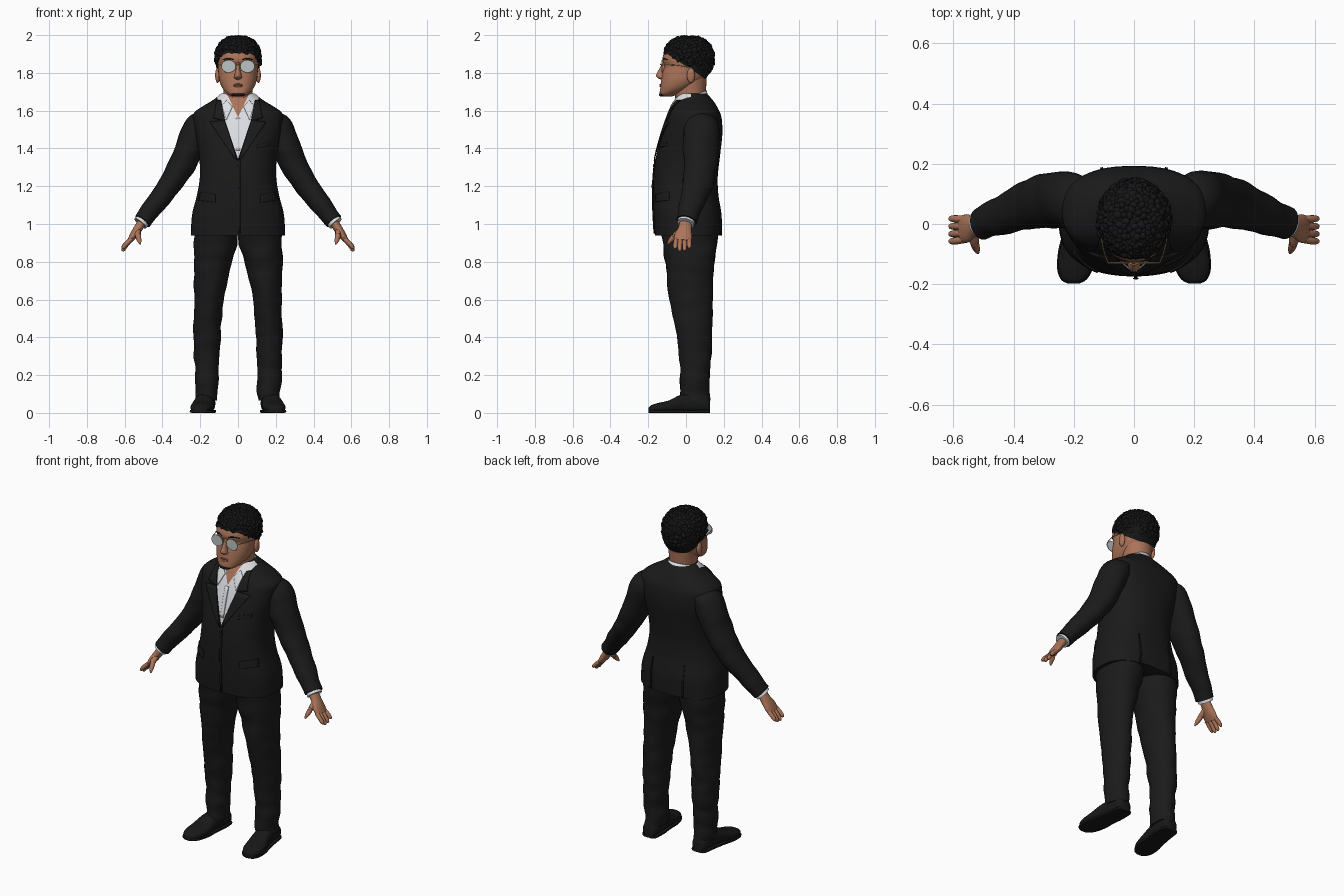
import bpy, bmesh, math, random
from mathutils import Vector, Matrix, noise

if "Cube" in bpy.data.objects:
    bpy.data.objects.remove(bpy.data.objects["Cube"])
random.seed(4)
made = []


def material(name, r, g, b):
    m = bpy.data.materials.new(name)
    m.use_nodes = True
    m.diffuse_color = (r, g, b, 1)
    bsdf = m.node_tree.nodes["Principled BSDF"]
    bsdf.inputs["Base Color"].default_value = (r, g, b, 1)
    bsdf.inputs["Roughness"].default_value = 0.7
    return m


SUIT = material("charcoal suit", .0105, .0105, .011)
SHOE = material("black leather", .009, .009, .009)
HAIR = material("black hair", .008, .008, .009)
SKIN = material("warm skin", .41, .175, .1)
LIPS = material("lips", .33, .12, .08)
SHIRT = material("white shirt", .72, .74, .78)
LENS = material("pale lens", .5, .55, .56)
GOLD = material("gold metal", .6, .4, .16)


def finish(name, bm, *mats):
    bmesh.ops.recalc_face_normals(bm, faces=bm.faces)
    me = bpy.data.meshes.new(name)
    bm.to_mesh(me)
    bm.free()
    ob = bpy.data.objects.new(name, me)
    bpy.context.collection.objects.link(ob)
    for m in mats:
        me.materials.append(m)
    made.append(ob)
    return ob


def smooth(rows, k=5):
    """Catmull-Rom resampling of rows of numbers."""
    out = []
    for i in range(len(rows) - 1):
        a, b, c, d = (rows[min(max(i + j, 0), len(rows) - 1)] for j in (-1, 0, 1, 2))
        for s in range(k):
            t = s / k
            out.append(tuple(q + .5 * t * (r - p + t * (2*p - 5*q + 4*r - w + t * (3*(q - r) + w - p)))
                             for p, q, r, w in zip(a, b, c, d)))
    return out + [rows[-1]]


def loft_mesh(rings, segs=32, amp=0):
    """Skin rings of (centre, u, v, exponent) into a closed body."""
    bm = bmesh.new()
    loops = []
    for c, u, v, n in rings:
        loop = []
        for i in range(segs):
            a = math.tau * i / segs
            ca, sa = (math.copysign(abs(t) ** (2 / n), t) for t in (math.cos(a), math.sin(a)))
            d = u * ca + v * sa
            p = c + d
            loop.append(bm.verts.new(p + d.normalized() * amp * noise.noise(Vector((p.x * 9, p.y * 9, p.z * 14)))))
        loops.append(loop)
    for a, b in zip(loops, loops[1:]):
        for i in range(segs):
            j = (i + 1) % segs
            bm.faces.new((a[i], a[j], b[j], b[i]))
    bm.faces.new(loops[0])
    bm.faces.new(loops[-1])
    return bm


def z_rings(rows):
    """Rows are z, centre x, half width, front y, back y, exponent."""
    return [(Vector((cx, (f + b) / 2, z)), Vector((rx, 0, 0)), Vector((0, (b - f) / 2, 0)), n)
            for z, cx, rx, f, b, n in rows]


def tube(name, pts, mat, segs=16, k=4, amp=0):
    """Points are x, y, z, in-plane radius, sideways radius."""
    pts = smooth(pts, k)
    rings = []
    for i, p in enumerate(pts):
        t = (Vector(pts[min(i + 1, len(pts) - 1)][:3]) - Vector(pts[max(i - 1, 0)][:3])).normalized()
        ref = Vector((1, 0, 0)) if abs(t.y) > .7 else Vector((0, 1, 0))
        v = (ref - t * ref.dot(t)).normalized()
        rings.append((Vector(p[:3]), t.cross(v) * p[3], v * p[4], 2))
    return finish(name, loft_mesh(rings, segs, amp), mat)


def ball(name, loc, size, mat):
    bm = bmesh.new()
    bmesh.ops.create_uvsphere(bm, u_segments=20, v_segments=12, radius=1,
                              matrix=Matrix.LocRotScale(Vector(loc), None, Vector(size)))
    return finish(name, bm, mat)


# Jacket body, with the shirt and open neck cut into its front
torso = smooth([(.94, 0, .25, -.165, .19, 2.5), (1.05, 0, .243, -.172, .188, 2.5),
                (1.15, 0, .218, -.174, .172, 2.4), (1.25, 0, .202, -.172, .168, 2.4),
                (1.36, 0, .206, -.158, .18, 2.4), (1.47, 0, .226, -.13, .192, 2.5),
                (1.55, 0, .238, -.105, .19, 2.5), (1.59, 0, .232, -.09, .18, 2.5),
                (1.625, 0, .184, -.075, .162, 2.4), (1.655, 0, .134, -.062, .142, 2.2),
                (1.69, 0, .09, -.042, .112, 2)])
bm = loft_mesh(z_rings(torso), 64)
openings = ((1, .34, 1.345), (2, .48, 1.565))
for _, slope, apex in openings:
    for s in (1, -1):
        bmesh.ops.bisect_plane(bm, geom=bm.verts[:] + bm.edges[:] + bm.faces[:],
                               plane_co=(0, 0, apex), plane_no=Vector((s, 0, -slope)).normalized())
for f in bm.faces:
    c = f.calc_center_median()
    for index, slope, apex in openings:
        if c.y < .03 and abs(c.x) < slope * (c.z - apex):
            f.material_index = index
finish("jacket_body", bm, SUIT, SHIRT, SKIN)


def surface(x, z, front=True):
    """Depth of the jacket surface at x, z."""
    for a, b in zip(torso, torso[1:]):
        if z <= b[0]:
            break
    t = min(max((z - a[0]) / (b[0] - a[0]), 0), 1)
    _, _, rx, f, k, n = (p + (q - p) * t for p, q in zip(a, b))
    h = (k - f) / 2 * max(0, 1 - abs(x / rx) ** n) ** (1 / n)
    return (f + k) / 2 + (-h if front else h)


def plate(name, corners, mat, lift=.003, front=True, sx=1, thick=.006):
    """Thin patch over four x, z corners, following the jacket surface."""
    a, b, c, d = (Vector(p) for p in corners)
    bm = bmesh.new()
    n = 8
    grid = []
    for i in range(n + 1):
        for j in range(n + 1):
            p = a.lerp(b, i / n).lerp(d.lerp(c, i / n), j / n)
            y = surface(p.x, p.y, front) + (-lift if front else lift)
            grid.append(bm.verts.new((p.x * sx, y, p.y)))
    for i in range(n):
        for j in range(n):
            k = i * (n + 1) + j
            bm.faces.new((grid[k], grid[k + 1], grid[k + n + 2], grid[k + n + 1]))
    ob = finish(name, bm, mat)
    mod = ob.modifiers.new("thickness", "SOLIDIFY")
    mod.thickness, mod.offset = thick, 0
    return ob


plate("front_overlap", [(0, .95), (.012, .95), (.012, 1.345), (0, 1.345)], SUIT)
plate("shirt_placket", [(-.011, 1.39), (.011, 1.39), (.011, 1.56), (-.011, 1.56)], SHIRT)
plate("breast_pocket", [(.1, 1.40), (.165, 1.415), (.165, 1.435), (.1, 1.42)], SUIT, .002)
for i, z in enumerate((1.31, 1.2)):
    ball(f"jacket_button_{i + 1}", (.006, surface(0, z) - .007, z), (.009, .003, .009), SHOE)

# Neck and head
finish("neck", loft_mesh(z_rings(smooth([(1.58, 0, .08, -.05, .1, 2), (1.65, 0, .077, -.056, .1, 2),
                                         (1.7, 0, .077, -.058, .105, 2), (1.77, 0, .085, -.06, .11, 2)]))), SKIN)
head = smooth([(1.675, 0, .03, -.125, -.075, 2), (1.69, 0, .056, -.139, -.035, 2.1),
               (1.72, 0, .083, -.136, .03, 2.2), (1.76, 0, .099, -.131, .09, 2.3),
               (1.8, 0, .104, -.125, .12, 2.3), (1.835, 0, .107, -.114, .135, 2.3),
               (1.87, 0, .109, -.125, .14, 2.3), (1.91, 0, .107, -.114, .135, 2.2),
               (1.95, 0, .09, -.085, .11, 2.1), (1.975, 0, .05, -.04, .07, 2)])
finish("head", loft_mesh(z_rings(head), 40), SKIN)
finish("nose", loft_mesh(z_rings(smooth([(1.765, 0, .01, -.136, -.1, 2), (1.774, 0, .022, -.15, -.1, 2),
                                         (1.787, 0, .019, -.159, -.1, 2), (1.815, 0, .012, -.145, -.1, 2),
                                         (1.855, 0, .011, -.125, -.1, 2)], 4)), 20), SKIN)
for name, z, r in (("upper_lip", 1.738, .004), ("lower_lip", 1.73, .005)):
    tube(name, [(-.034, -.122, 1.733, .001, .001), (-.014, -.134, z, r, r), (.014, -.134, z, r, r),
                (.034, -.122, 1.733, .001, .001)], LIPS, 10)
ball("chin_beard", (0, -.127, 1.685), (.034, .016, .011), HAIR)

# Close-cropped hair below a mass of curls
bm = loft_mesh(z_rings([(z, cx, rx + .004, f - .003, b + .005, n) for z, cx, rx, f, b, n in head]), 40)
bmesh.ops.bisect_plane(bm, geom=bm.verts[:] + bm.edges[:] + bm.faces[:], plane_co=(0, -.13, 1.92),
                       plane_no=Vector((0, .15, .23)).normalized(), clear_inner=True)
finish("cropped_hair", bm, HAIR)
bm = bmesh.new()
bmesh.ops.create_uvsphere(bm, u_segments=24, v_segments=14, radius=1,
                          matrix=Matrix.LocRotScale(Vector((0, .014, 1.895)), None, Vector((.112, .122, .094))))
bmesh.ops.bisect_plane(bm, geom=bm.verts[:] + bm.edges[:] + bm.faces[:], plane_co=(0, -.1, 1.9),
                       plane_no=Vector((0, .45, 1)).normalized(), clear_inner=True)
count = 900
for i in range(count):
    w = 1 - 2 * (i + .5) / count
    a = i * math.pi * (3 - math.sqrt(5))
    r = (1 - w * w) ** .36 * random.uniform(.95, 1.03)
    p = Vector((.111 * r * math.cos(a), .014 + .125 * r * math.sin(a), 1.877 + .107 * w))
    if p.z > 1.897 - .42 * (p.y + .1) + random.uniform(-.008, .008) and p.z > 1.8:
        size = Vector([random.uniform(.010, .019) for _ in range(3)])
        spin = Matrix.Rotation(random.uniform(0, 6), 3, "Z").to_quaternion()
        bmesh.ops.create_icosphere(bm, subdivisions=2, radius=1, matrix=Matrix.LocRotScale(p, spin, size))
finish("curly_hair", bm, HAIR)

# Shirt collar band, open at the throat
bm = bmesh.new()
band = []
for i in range(33):
    a = math.radians(-60 + 300 * i / 32)
    x, y = math.cos(a), math.sin(a)
    z = 1.662 + .028 * y
    band.append([bm.verts.new((x * r, .025 + y * (r + .005), z + dz)) for r, dz in ((.088, -.04), (.081, .016))])
for a, b in zip(band, band[1:]):
    bm.faces.new((a[0], b[0], b[1], a[1]))
mod = finish("collar_band", bm, SHIRT).modifiers.new("thickness", "SOLIDIFY")
mod.thickness = .006

# Glasses bridge
tube("glasses_bridge", [(-.014, -.13, 1.842, .003, .003), (0, -.136, 1.846, .003, .003),
                        (.014, -.13, 1.842, .003, .003)], GOLD, 8)

# Everything that comes in pairs
for sx, side in ((1, "left"), (-1, "right")):
    def pair(pts):
        return [(p[0] * sx,) + p[1:] for p in pts]

    plate(side + "_lapel", [(.002, 1.335), (.02, 1.35), (.15, 1.54), (.07, 1.55)], SUIT, .006, sx=sx)
    plate(side + "_jacket_collar", [(.068, 1.545), (.13, 1.56), (.112, 1.655), (.09, 1.655)], SUIT, .006, sx=sx)
    plate(side + "_collar_point", [(.03, 1.62), (.062, 1.55), (.083, 1.625), (.06, 1.655)], SHIRT, .004, sx=sx)
    plate(side + "_pocket_flap", [(.12, 1.115), (.205, 1.125), (.198, 1.17), (.12, 1.155)], SUIT, .003, sx=sx)
    plate(side + "_back_vent", [(.102, .945), (.112, .945), (.108, 1.13), (.102, 1.13)], SUIT, .004, False, sx)

    # Sleeve, shirt cuff and hand
    tube(side + "_sleeve", pair([(.165, .085, 1.555, .04, .075), (.205, .082, 1.515, .078, .092),
                                 (.252, .08, 1.41, .076, .095), (.3, .076, 1.305, .07, .09),
                                 (.355, .062, 1.215, .064, .08), (.43, .033, 1.115, .055, .066),
                                 (.508, .002, 1.015, .047, .054)]), SUIT, 28, 6, .007)
    tube(side + "_shirt_cuff", pair([(.49, .008, 1.035, .038, .044), (.517, -.002, 1.003, .04, .046)]), SHIRT, 24)
    tube(side + "_palm", pair([(.5, .0, 1.02, .024, .032), (.53, -.006, .975, .023, .036),
                               (.553, -.014, .94, .02, .047), (.573, -.018, .91, .014, .045)]), SKIN, 20)
    for i, (y, tip) in enumerate(((-.052, .868), (-.03, .856), (-.007, .858), (.016, .872))):
        tube(f"{side}_finger_{i + 1}", pair([(.565, y, .92, .012, .012), (.592, y * 1.08, (.92 + tip) / 2, .012, .012),
                                             (.607, y * 1.1, tip + .008, .010, .010),
                                             (.612, y * 1.1, tip, .004, .004)]), SKIN, 12)
    tube(side + "_thumb", pair([(.532, -.025, .965, .017, .017), (.53, -.058, .94, .015, .016),
                                (.523, -.082, .913, .012, .012), (.518, -.097, .893, .004, .004)]), SKIN, 12)

    # Trouser leg
    rows = smooth([(1.02, .115, .115, -.13, .17, 2.2), (.9, .119, .113, -.125, .162, 2.2),
                   (.8, .134, .101, -.108, .15, 2.2), (.7, .145, .087, -.1, .142, 2.1),
                   (.6, .154, .077, -.087, .14, 2), (.5, .159, .073, -.066, .138, 2),
                   (.4, .163, .071, -.05, .137, 2), (.3, .166, .068, -.034, .134, 2),
                   (.2, .165, .063, -.03, .124, 2), (.12, .163, .06, -.032, .124, 2),
                   (.065, .164, .058, -.032, .128, 2)], 7)
    leg = [(z, cx * sx, *rest) for z, cx, *rest in rows]
    finish(side + "_trouser_leg", loft_mesh(z_rings(leg), 32, .008), SUIT)

    # Shoe upper and sole share one outline: y, centre x, half width, height
    outline = smooth([(.128, .166, .026, .06), (.112, .166, .043, .085), (.04, .17, .05, .105),
                      (-.03, .18, .053, .095), (-.09, .188, .06, .066), (-.15, .196, .055, .052),
                      (-.185, .2, .038, .04), (-.198, .201, .014, .028)], 4)
    for part, grow, tall in (("shoe", 0, 1), ("sole", .004, 0)):
        rings = []
        for y, cx, hw, h in outline:
            h = h * .5 if tall else .008
            rings.append((Vector((cx * sx, y, h)), Vector((hw + grow, 0, 0)), Vector((0, 0, h)), 2.4 if tall else 6))
        finish(f"{side}_{part}", loft_mesh(rings, 24), SHOE)

    # Ear, brow and one half of the glasses
    ball(side + "_ear", (.108 * sx, .026, 1.787), (.013, .021, .04), SKIN)
    tube(side + "_eyebrow", pair([(.02, -.123, 1.869, .002, .002), (.05, -.117, 1.876, .004, .003),
                                  (.08, -.098, 1.869, .002, .002)]), HAIR, 8)
    at = Vector((.05 * sx, -.128, 1.835))
    bm = bmesh.new()
    bmesh.ops.create_cone(bm, cap_ends=True, segments=32, radius1=1, radius2=1, depth=.005,
                          matrix=Matrix.Translation(at) @ Matrix.Diagonal((.037, 1, .032, 1))
                          @ Matrix.Rotation(math.pi / 2, 4, "X"))
    finish(side + "_lens", bm, LENS)
    rim = [at + Vector((.037 * math.cos(a), 0, .032 * math.sin(a))) for a in (math.tau * i / 32 for i in range(33))]
    tube(side + "_rim", [tuple(p) + (.002, .002) for p in rim], GOLD, 6, 1)
    tube(side + "_temple", pair([(.086, -.128, 1.842, .002, .002), (.1, -.09, 1.843, .002, .002),
                                 (.111, -.03, 1.838, .002, .002), (.115, .03, 1.826, .002, .002)]), GOLD, 6)

# Smooth shading that keeps hard edges
bpy.ops.object.select_all(action="DESELECT")
for ob in made:
    ob.select_set(True)
bpy.context.view_layer.objects.active = made[0]
bpy.ops.object.shade_smooth_by_angle(angle=math.radians(45))
